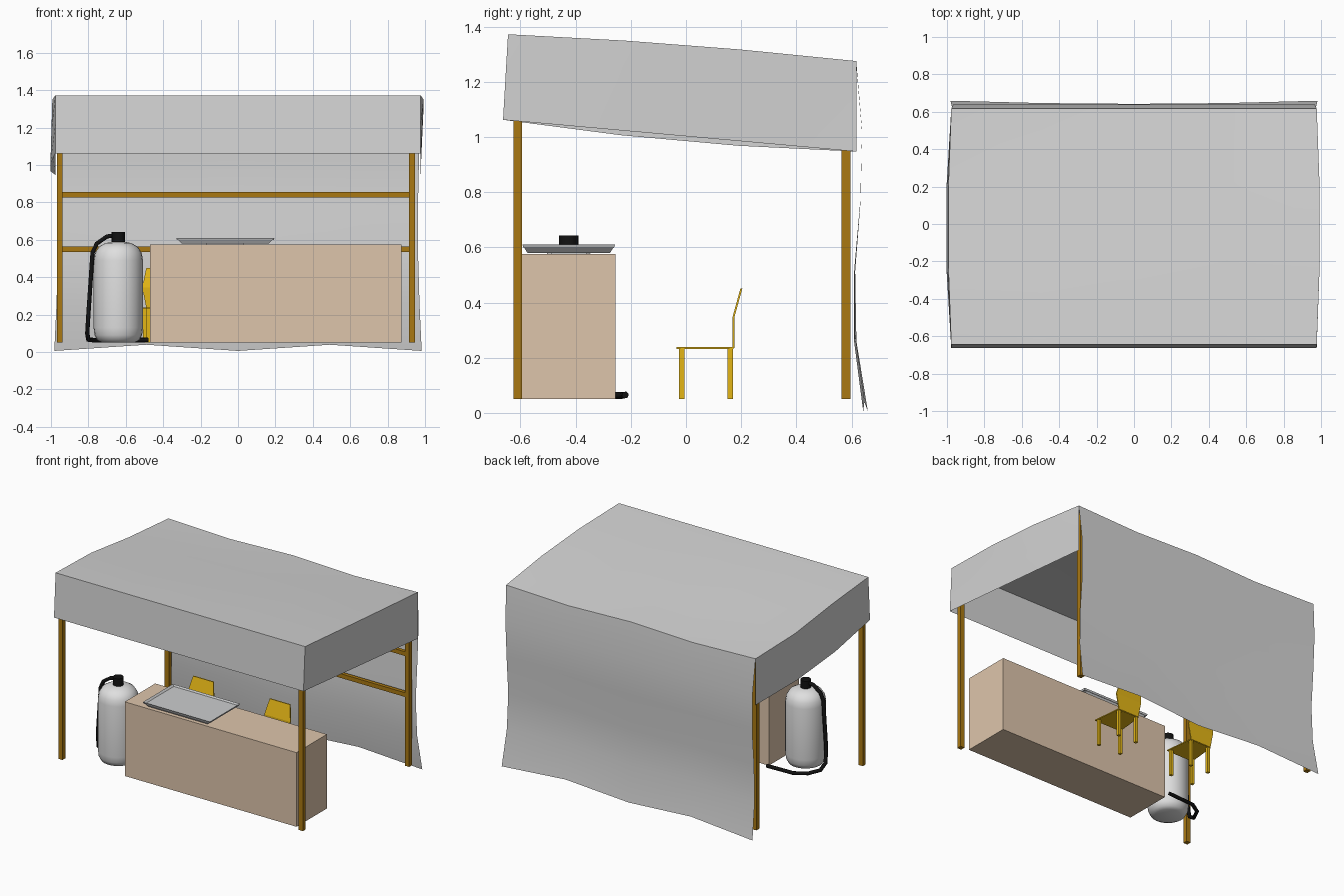
import bpy, bmesh
from math import sin, cos, pi
from mathutils import Vector

if "Cube" in bpy.data.objects:
    bpy.data.objects.remove(bpy.data.objects["Cube"])


def mat(name, r, g, b):
    m = bpy.data.materials.new(name)
    m.diffuse_color = (r, g, b, 1)
    m.use_nodes = True
    m.node_tree.nodes["Principled BSDF"].inputs["Base Color"].default_value = m.diffuse_color
    return m


CLOTH = mat("cloth grey", .66, .66, .66)
WOOD = mat("brown wood", .40, .19, .006)
COUNTER = mat("tan board", .73, .56, .41)
STEEL = mat("steel grey", .60, .61, .62)
TANK = mat("tank white", .74, .74, .74)
YELLOW = mat("chair yellow", .78, .47, .008)
BLACK = mat("rubber black", .006, .006, .006)


def finish(name, bm, material, smooth=None):
    me = bpy.data.meshes.new(name)
    bm.to_mesh(me)
    bm.free()
    me.materials.append(material)
    ob = bpy.data.objects.new(name, me)
    bpy.context.collection.objects.link(ob)
    if smooth is not None:
        bpy.context.view_layer.objects.active = ob
        ob.select_set(True)
        bpy.ops.object.shade_smooth_by_angle(angle=smooth)
        ob.select_set(False)
    return ob


def add_box(bm, lo, hi):
    lo, hi = Vector(lo), Vector(hi)
    vs = bmesh.ops.create_cube(bm, size=1)["verts"]
    for v in vs:
        v.co = Vector([(lo[i] + hi[i]) / 2 + v.co[i] * (hi[i] - lo[i]) for i in range(3)])


def box(name, lo, hi, material):
    bm = bmesh.new()
    add_box(bm, lo, hi)
    return finish(name, bm, material)


def sheet(name, nu, nv, f, material=CLOTH, flip=False):
    """Grid surface from f(u, v), both running 0..1."""
    bm = bmesh.new()
    g = [[bm.verts.new(f(i / nu, j / nv)) for j in range(nv + 1)] for i in range(nu + 1)]
    for i in range(nu):
        for j in range(nv):
            q = [g[i][j], g[i + 1][j], g[i + 1][j + 1], g[i][j + 1]]
            bm.faces.new(q[::-1] if flip else q)
    return finish(name, bm, material, .6)


# Cloth canopy: roof, three valances and the long back curtain
def roof(u, v):
    s = 2 * u - 1
    side = (1 - u) * sin(2 * pi * v) + u * sin(pi * v)
    return Vector((s * (.977 + .018 * sin(pi * v)),
                   -.645 + 1.262 * v,
                   1.372 - .097 * v + .011 * side - .016 * v * sin(2 * pi * u) ** 2))


def front_valance(u, v):
    p = roof(u, 0)
    return Vector((p.x, p.y - .018 * v, p.z + (1.062 - p.z) * v))


def side_valance(s):
    def f(u, v):
        p = roof((s + 1) / 2, u)
        low = 1.062 - .115 * u - (.02 * sin(pi * u) if s < 0 else 0)
        out = .012 * v * sin(pi * u) if s < 0 else -.02 * v * sin(pi * u) ** 2
        return Vector((p.x + s * out, p.y - .018 * v * (1 - u), p.z + (low - p.z) * v))
    return f


def curtain(u, v):
    p = roof(u, 1)
    s = 2 * u - 1
    low = .006 + .033 * sin(2 * pi * u) ** 2
    return Vector((p.x + s * (.005 * v - .018 * sin(pi * v)),
                   p.y + .022 * sin(2 * pi * v) + .042 * v ** 3 * (.6 + .4 * s * s),
                   p.z + (low - p.z) * v))


sheet("canopy_roof", 4, 3, roof)
sheet("front_valance", 4, 1, front_valance, flip=True)
sheet("left_valance", 3, 2, side_valance(-1))
sheet("right_valance", 3, 2, side_valance(1), flip=True)
sheet("back_curtain", 4, 5, curtain)

# Wooden posts and back rails
for side, x in (("left", -.953), ("right", .93)):
    for place, y, top in (("front", -.61, 1.345), ("back", .58, 1.25)):
        box(f"{place}_{side}_post", (x - .016, y - .016, .05), (x + .016, y + .016, top), WOOD)
for name, z in (("lower_rail", .55), ("upper_rail", .84)):
    box(name, (-.937, .567, z - .015), (.914, .593, z + .015), WOOD)

# Counter
box("counter", (-.47, -.595, .05), (.875, -.255, .575), COUNTER)

# Shallow flared tray on a small foot
bm = bmesh.new()
add_box(bm, (-.30, -.575, .58), (.165, -.275, .61))
for v in bm.verts:
    if v.co.z > .6:
        v.co.x += .03 if v.co.x > 0 else -.03
        v.co.y += .018 if v.co.y > -.425 else -.018
top = max(bm.faces, key=lambda f: f.calc_center_median().z)
bmesh.ops.inset_individual(bm, faces=[top], thickness=.006)
bmesh.ops.translate(bm, verts=top.verts[:], vec=(0, 0, -.012))
add_box(bm, (-.17, -.49, .574), (.03, -.36, .581))
finish("tray", bm, STEEL)

# Gas tank: lathed profile with rounded shoulders
profile = [(.085, .05), (.112, .062), (.127, .09), (.132, .13), (.132, .49), (.125, .53),
           (.105, .562), (.07, .582), (.03, .59)]
N = 24
bm = bmesh.new()
rings = [[bm.verts.new((-.64 + r * cos(2 * pi * i / N), -.425 + r * sin(2 * pi * i / N), z))
          for i in range(N)] for r, z in profile]
for a, b in zip(rings, rings[1:]):
    for i in range(N):
        k = (i + 1) % N
        bm.faces.new((a[i], a[k], b[k], b[i]))
bm.faces.new(rings[0][::-1])
bm.faces.new(rings[-1])
finish("gas_tank", bm, TANK, .7)

# Tank valve
bm = bmesh.new()
bmesh.ops.create_cone(bm, cap_ends=True, segments=16, radius1=.035, radius2=.035, depth=.06)
bmesh.ops.translate(bm, verts=bm.verts[:], vec=(-.64, -.425, .613))
finish("tank_valve", bm, BLACK, .6)

# Hose from the valve down to the floor and behind the counter
path = [(-.65, -.425, .625), (-.70, -.425, .618), (-.755, -.425, .58), (-.778, -.425, .53),
        (-.80, -.425, .20), (-.806, -.41, .10), (-.80, -.36, .066), (-.76, -.28, .063),
        (-.68, -.23, .063), (-.48, -.22, .065)]
cu = bpy.data.curves.new("hose", "CURVE")
cu.dimensions = "3D"
cu.bevel_depth = .013
cu.bevel_resolution = 1
cu.use_fill_caps = True
sp = cu.splines.new("POLY")
sp.points.add(len(path) - 1)
for p, c in zip(sp.points, path):
    p.co = (*c, 1)
cu.materials.append(BLACK)
bpy.context.collection.objects.link(bpy.data.objects.new("hose", cu))

# Two chairs: tapered seat, four legs and a bent backrest
for name, cx in (("left_chair", -.41), ("right_chair", .19)):
    bm = bmesh.new()
    add_box(bm, (cx - .105, -.035, .232), (cx + .105, .172, .239))
    for v in bm.verts:
        if v.co.y > 0:
            v.co.x = cx + (v.co.x - cx) * .8
    for s in (-1, 1):
        for lx, ly in ((.088, -.016), (.07, .16)):
            x = cx + s * lx
            add_box(bm, (x - .01, ly - .01, .05), (x + .01, ly + .01, .232))
    rows = [(.08, .168, .235), (.102, .168, .345), (.08, .197, .45)]
    grid = [[bm.verts.new((cx + s * w, y + d, z)) for s, d in
             ((-1, 0), (1, 0), (1, .007), (-1, .007))] for w, y, z in rows]
    for a, b in zip(grid, grid[1:]):
        for i in range(4):
            k = (i + 1) % 4
            bm.faces.new((a[i], a[k], b[k], b[i]))
    bm.faces.new(grid[0][::-1])
    bm.faces.new(grid[-1])
    finish(name, bm, YELLOW)
